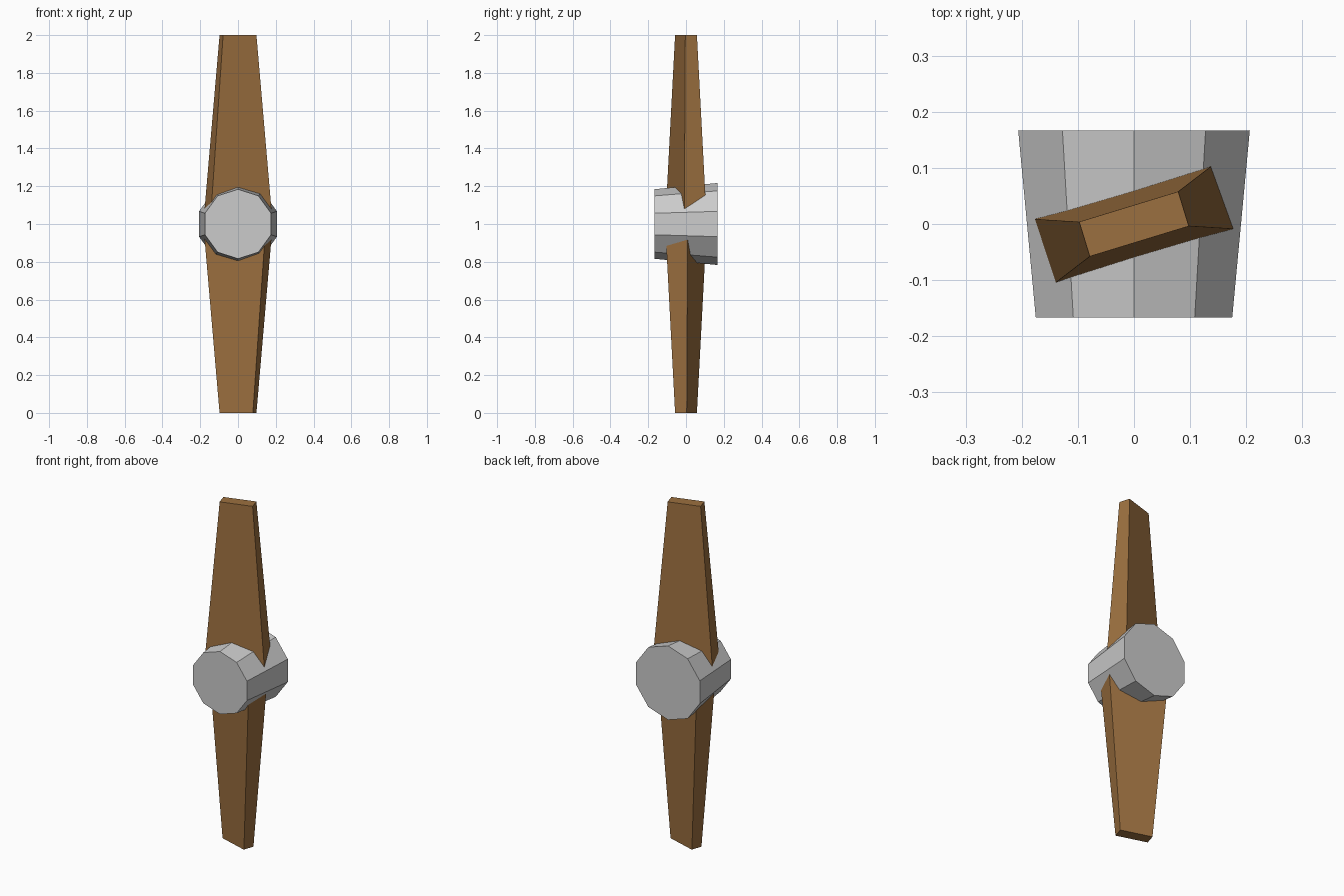
import bpy, bmesh, math
from mathutils import Matrix

if "Cube" in bpy.data.objects:
    bpy.data.objects.remove(bpy.data.objects["Cube"])

HUB_Z = 1.0
PITCH = math.radians(17)

wood = bpy.data.materials.new("wood")
wood.diffuse_color = (0.33, 0.16, 0.05, 1)
wood.use_nodes = True
wood.node_tree.nodes["Principled BSDF"].inputs["Base Color"].default_value = wood.diffuse_color


def make_object(name, bm, material=None):
    bmesh.ops.recalc_face_normals(bm, faces=bm.faces)
    mesh = bpy.data.meshes.new(name)
    bm.to_mesh(mesh)
    bm.free()
    obj = bpy.data.objects.new(name, mesh)
    bpy.context.collection.objects.link(obj)
    if material:
        mesh.materials.append(material)
    return obj


# Hub: ten-sided tapered drum lying along y, wider at the back
bm = bmesh.new()
bmesh.ops.create_cone(bm, cap_ends=True, segments=10, radius1=0.217,
                      radius2=0.184, depth=0.334)
bm.transform(Matrix.Translation((0, 0, HUB_Z)) @ Matrix.Rotation(math.pi / 2, 4, 'X'))
make_object("hub", bm)


# Blade: tapered pitched plank from the hub centre outwards
def blade(name, turn):
    bm = bmesh.new()
    bmesh.ops.create_cube(bm, size=2)
    for v in bm.verts:
        tip = v.co.z > 0
        v.co.x *= 0.0922 if tip else 0.173
        v.co.y *= 0.0322 if tip else 0.0625
        v.co.z = 1.0 if tip else 0.0
    bm.transform(Matrix.Translation((0, 0, HUB_Z))
                 @ Matrix.Rotation(turn, 4, 'Y')
                 @ Matrix.Rotation(PITCH, 4, 'Z'))
    make_object(name, bm, wood)


blade("upper_blade", 0)
blade("lower_blade", math.pi)
